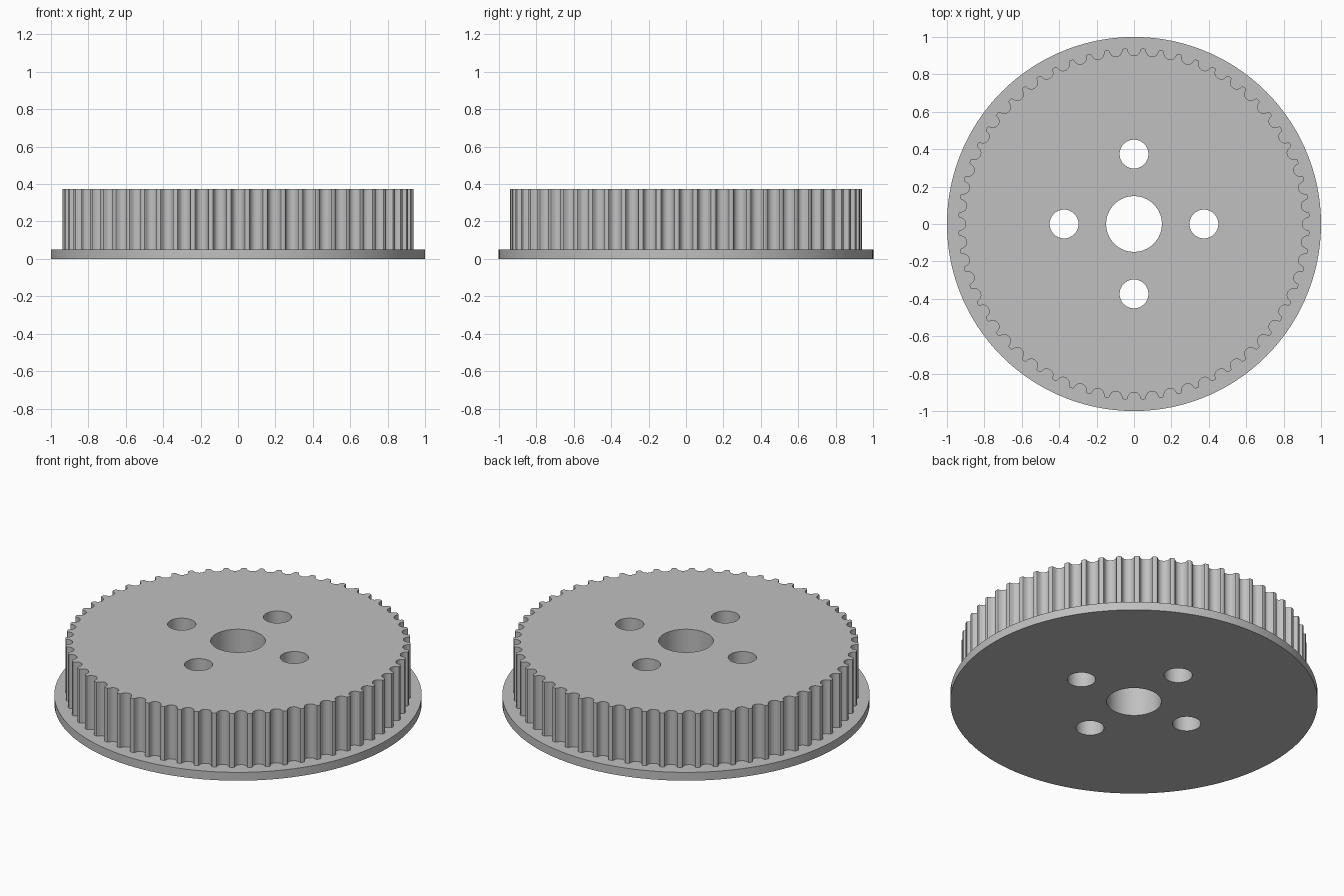
import bpy, bmesh, math

default_cube = bpy.data.objects.get("Cube")
if default_cube:
    bpy.data.objects.remove(default_cube, do_unlink=True)

TEETH = 60
TOOTH_RADIUS = 0.939
FLANGE_RADIUS = 1.0
FLANGE_TOP = 0.05
TOTAL_HEIGHT = 0.374
BORE_RADIUS = 0.149
BOLT_RADIUS = 0.077
BOLT_CIRCLE = 0.374

# Single flat grey for the whole part
grey = bpy.data.materials.new("plain grey")
grey.use_nodes = True
grey.diffuse_color = (0.53, 0.53, 0.53, 1)
grey.node_tree.nodes["Principled BSDF"].inputs["Base Color"].default_value = grey.diffuse_color


def circle(radius, segments, cx=0.0, cy=0.0):
    steps = [2 * math.pi * i / segments for i in range(segments)]
    return [(cx + radius * math.cos(a), cy + radius * math.sin(a)) for a in steps]


def toothed_outline():
    # Half of one belt groove: (sideways offset, depth), from lip to bottom
    half = [(0.042, 0), (0.0365, 0.002), (0.0337, 0.0065), (0.0326, 0.012),
            (0.0308, 0.017), (0.0284, 0.022), (0.0254, 0.027), (0.0202, 0.032),
            (0.014, 0.0353), (0.0072, 0.0375), (0, 0.0382)]
    groove = half + [(-s, d) for s, d in reversed(half[:-1])]
    lip = math.sqrt(TOOTH_RADIUS ** 2 - half[0][0] ** 2)
    points = []
    for i in range(TEETH):
        a = 2 * math.pi * i / TEETH
        for side, depth in reversed(groove):
            r = lip - depth
            points.append((r * math.cos(a) - side * math.sin(a),
                           r * math.sin(a) + side * math.cos(a)))
        # Middle of the narrow land between grooves
        a += math.pi / TEETH
        points.append((TOOTH_RADIUS * math.cos(a), TOOTH_RADIUS * math.sin(a)))
    return points


def pierced_plate(name, outline, holes, z0, z1):
    bm = bmesh.new()
    for loop in [outline] + holes:
        verts = [bm.verts.new((x, y, z0)) for x, y in loop]
        for i, v in enumerate(verts):
            bm.edges.new((verts[i - 1], v))
    bmesh.ops.triangle_fill(bm, edges=bm.edges[:], use_beauty=True, normal=(0, 0, 1))
    top = bmesh.ops.extrude_face_region(bm, geom=bm.faces[:], use_keep_orig=True)["geom"]
    bmesh.ops.translate(bm, vec=(0, 0, z1 - z0),
                        verts=[g for g in top if isinstance(g, bmesh.types.BMVert)])
    bmesh.ops.recalc_face_normals(bm, faces=bm.faces[:])
    mesh = bpy.data.meshes.new(name)
    bm.to_mesh(mesh)
    bm.free()
    mesh.materials.append(grey)
    obj = bpy.data.objects.new(name, mesh)
    bpy.context.collection.objects.link(obj)
    bpy.ops.object.select_all(action="DESELECT")
    obj.select_set(True)
    bpy.context.view_layer.objects.active = obj
    bpy.ops.object.shade_smooth_by_angle(angle=math.radians(30))
    return obj


# Shaft bore and four bolt holes, shared by both parts
holes = [circle(BORE_RADIUS, 64)]
holes += [circle(BOLT_RADIUS, 40, x, y) for x, y in circle(BOLT_CIRCLE, 4)]

pierced_plate("flange", circle(FLANGE_RADIUS, 120), holes, 0, FLANGE_TOP)
pierced_plate("toothed_wheel", toothed_outline(), holes, FLANGE_TOP, TOTAL_HEIGHT)
